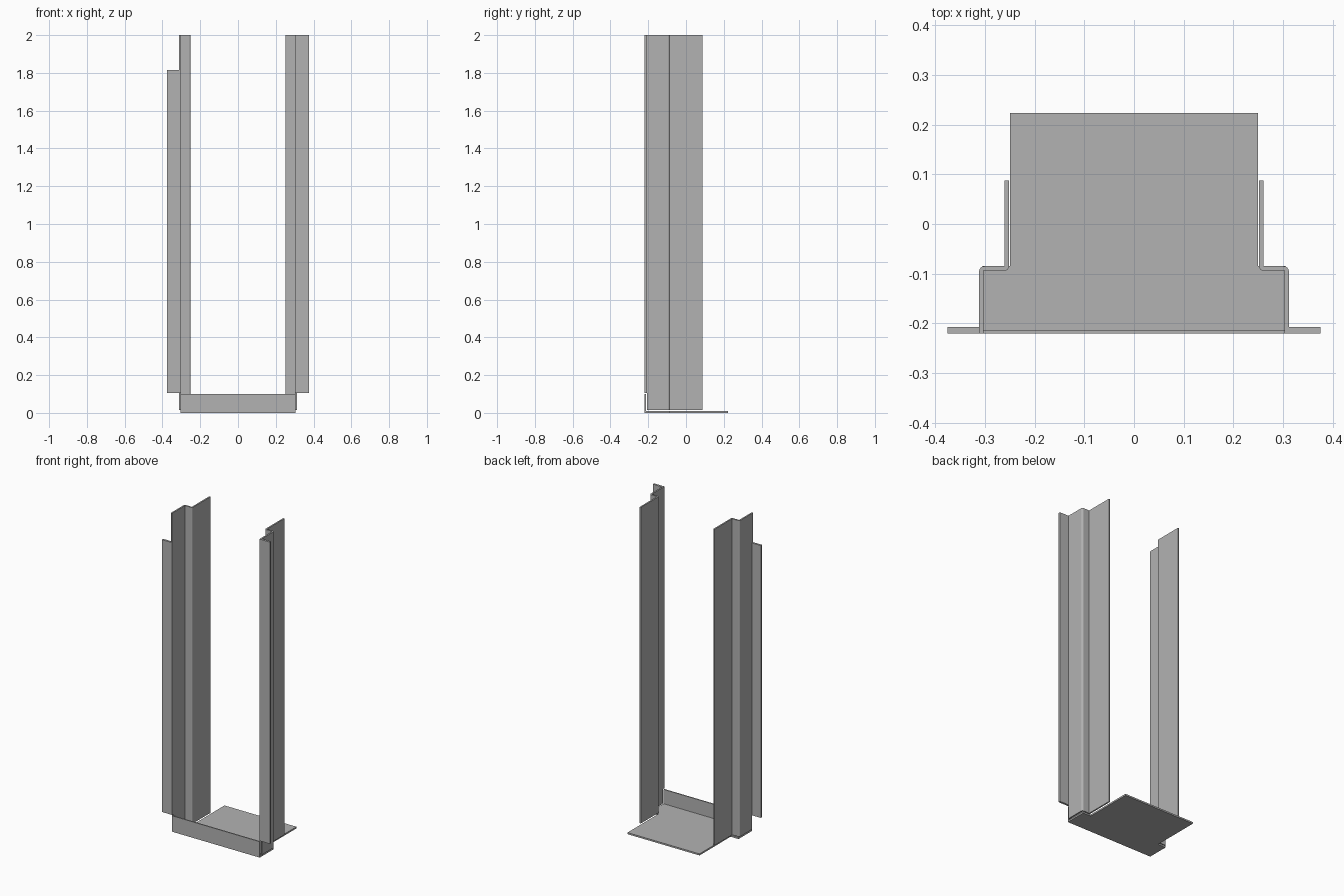
import bpy
import bmesh
from math import cos, sin, pi

cube = bpy.data.objects.get("Cube")
if cube:
    bpy.data.objects.remove(cube, do_unlink=True)

# One plain sheet metal colour
metal = bpy.data.materials.new("grey sheet metal")
metal.use_nodes = True
GREY = (0.45, 0.45, 0.45, 1)
metal.diffuse_color = GREY
metal.node_tree.nodes["Principled BSDF"].inputs["Base Color"].default_value = GREY


def extrude(name, outline, plane, low, high):
    """Extrude a 2D outline lying in the xy or xz plane between two depths."""
    place = {"xy": lambda a, b, d: (a, b, d), "xz": lambda a, b, d: (a, d, b)}[plane]
    bm = bmesh.new()
    face = bm.faces.new([bm.verts.new(place(a, b, low)) for a, b in outline])
    moved = bmesh.ops.extrude_face_region(bm, geom=[face])["geom"]
    verts = [v for v in moved if isinstance(v, bmesh.types.BMVert)]
    bmesh.ops.translate(bm, verts=verts, vec=place(0, 0, high - low))
    bmesh.ops.recalc_face_normals(bm, faces=bm.faces)
    mesh = bpy.data.meshes.new(name)
    bm.to_mesh(mesh)
    bm.free()
    mesh.materials.append(metal)
    obj = bpy.data.objects.new(name, mesh)
    bpy.context.collection.objects.link(obj)
    return obj


def bend(cx, cy, radius, start, end, steps=4):
    """Points along a rounded sheet bend."""
    angles = [start + (end - start) * i / steps for i in range(steps + 1)]
    return [(cx + radius * cos(a), cy + radius * sin(a)) for a in angles]


TOP, FOOT = 2.0, 0.015
FRONT, FLANGE_BACK, STEP = -0.22, -0.207, -0.085
SHEET = 0.009
WEB, LEG = 0.312, 0.261

# Z-shaped channel section: front web, step with rounded bends, rear leg
section = [(WEB - SHEET, FLANGE_BACK), (WEB, FLANGE_BACK)]
section += bend(WEB - 0.011, STEP - 0.011, 0.011, 0, pi / 2)
section += [(LEG, STEP), (LEG, 0.088), (LEG - SHEET, 0.088)]
section += bend(LEG - SHEET + 0.008, STEP - SHEET + 0.008, 0.008, pi, pi * 1.5)
section += [(WEB - SHEET, STEP - SHEET)]

for side, sign in (("left", 1), ("right", -1)):
    extrude(side + "_channel", [(sign * x, y) for x, y in section], "xy", FOOT, TOP)
    # Front flange; the right one is notched at the top
    shoulder = TOP if sign > 0 else 1.815
    flange = [(WEB - SHEET, 0.105), (0.375, 0.105), (0.375, shoulder)]
    if sign < 0:
        flange.append((WEB, shoulder))
        flange.append((WEB, TOP))
    flange.append((WEB - SHEET, TOP))
    extrude(side + "_flange", [(sign * x, z) for x, z in flange], "xz", FRONT, FLANGE_BACK)

# Floor plate, wide at the front and narrower behind the step
half = [(0.305, FRONT), (0.305, STEP), (0.25, STEP), (0.25, 0.223)]
extrude("floor_plate", half + [(-x, y) for x, y in reversed(half)], "xy", 0, 0.01)

# Upturned front lip
lip = [(-0.305, 0.01), (0.305, 0.01), (0.305, 0.1), (-0.305, 0.1)]
extrude("front_lip", lip, "xz", FRONT, FRONT + 0.007)
